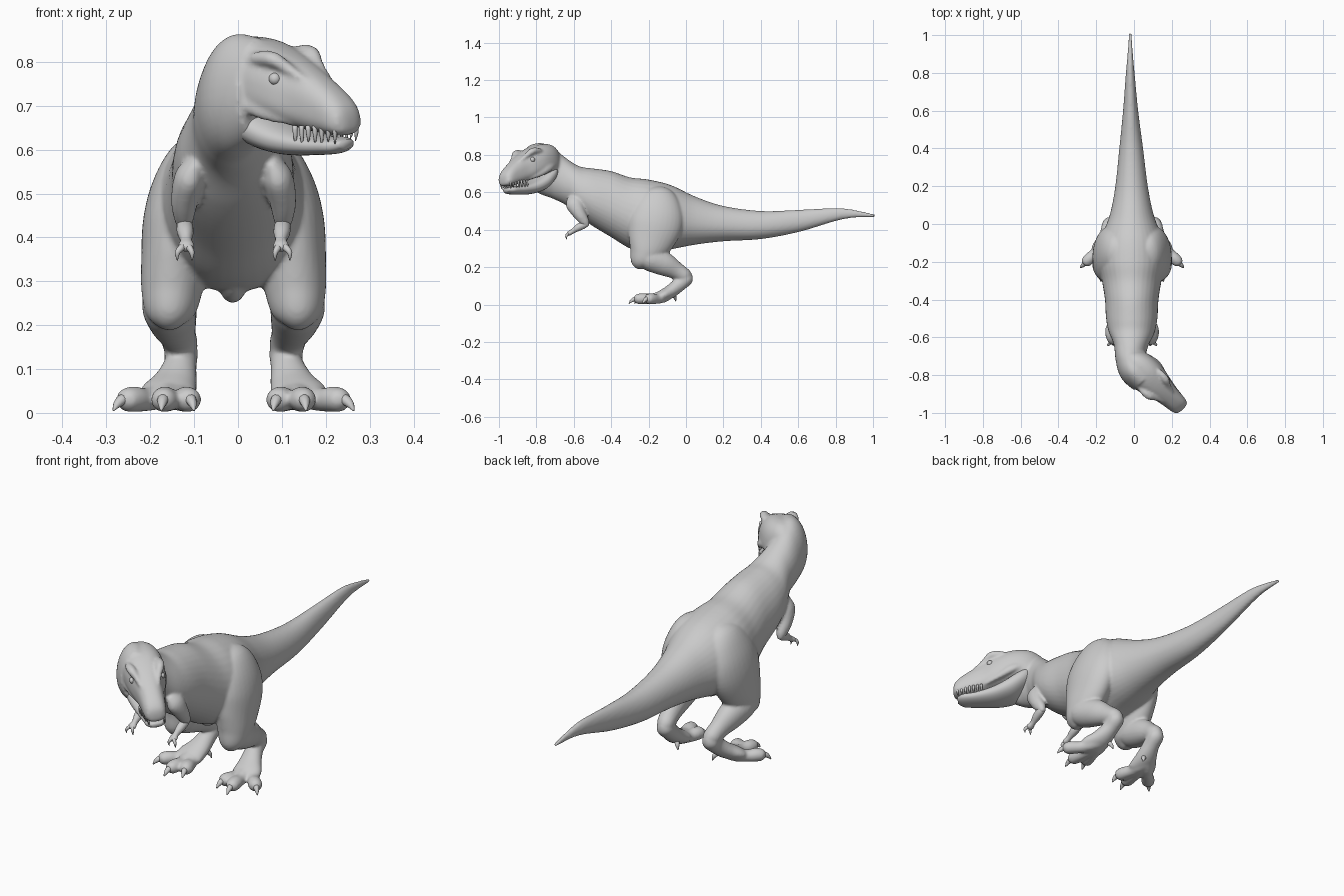
import bpy, bmesh, math
from mathutils import Vector, Matrix

X, Z = Vector((1, 0, 0)), Vector((0, 0, 1))
PIVOT = Vector((-0.03, -0.70, 0.72))      # back of the head, which is turned aside


def spline(pts, steps):
    """Catmull-Rom interpolation of whole stations (position and radii)."""
    out = []
    for i in range(len(pts) - 1):
        a, b, c, d = pts[max(i - 1, 0)], pts[i], pts[i + 1], pts[min(i + 2, len(pts) - 1)]
        for k in range(steps):
            t = k / steps
            out.append([0.5 * (2 * q + (r - p) * t + (2 * p - 5 * q + 4 * r - s) * t * t
                               + (3 * q - p - 3 * r + s) * t ** 3)
                        for p, q, r, s in zip(a, b, c, d)])
    return out + [list(pts[-1])]


def loft(bm, stations, sides=24, steps=5, power=2.0, upright=False, mid=0.45):
    """Upright stations: x, y, top z, bottom z, half width. Others: x, y, z, side r, normal r."""
    pts = spline(stations, steps)
    if upright:
        pts = [(x, y, zb + mid * (zt - zb), w, (1 - mid) * (zt - zb), mid * (zt - zb))
               for x, y, zt, zb, w in pts]
    else:
        pts = [(*p, p[4]) for p in pts]
    rings = []
    for i, p in enumerate(pts):
        t = Vector(pts[min(i + 1, len(pts) - 1)][:3]) - Vector(pts[max(i - 1, 0)][:3])
        if upright:
            t.z = 0
        t.normalize()
        side = (X - t * t.x).normalized()
        up = Z if upright else side.cross(t)
        ring = []
        for k in range(sides):
            a = 2 * math.pi * k / sides
            c, s = math.cos(a), math.sin(a)
            c = math.copysign(abs(c) ** (2 / power), c)
            s = math.copysign(abs(s) ** (2 / power), s)
            r = p[4] if s > 0 else p[5]
            ring.append(bm.verts.new(Vector(p[:3]) + side * c * max(p[3], .001)
                                     + up * s * max(r, .001)))
        rings.append(ring)
    for r0, r1 in zip(rings, rings[1:]):
        for k in range(sides):
            j = (k + 1) % sides
            bm.faces.new((r0[k], r0[j], r1[j], r1[k]))
    bm.faces.new(rings[0][::-1])
    bm.faces.new(rings[-1])


def finish(name, bm, head=False, mirror=False):
    bmesh.ops.recalc_face_normals(bm, faces=bm.faces)
    if head:
        bmesh.ops.translate(bm, verts=bm.verts, vec=(0, 0, -PIVOT.z))
    mesh = bpy.data.meshes.new(name)
    bm.to_mesh(mesh)
    bm.free()
    mesh.shade_smooth()
    ob = bpy.data.objects.new(name, mesh)
    bpy.context.collection.objects.link(ob)
    if head:
        ob.location = PIVOT
        ob.rotation_euler = (0, math.radians(-6), math.radians(45))
    elif mirror:
        ob.location.x = -0.01
    if mirror:
        m = ob.modifiers.new("Mirror", 'MIRROR')
        m.use_mirror_merge = False
    return ob


def part(name, stations, head=False, mirror=False, **kw):
    bm = bmesh.new()
    loft(bm, stations, **kw)
    return finish(name, bm, head, mirror)


def fuse(name, objects, voxel, rounds):
    """Blend overlapping parts into one smooth skin."""
    bpy.context.view_layer.update()
    deps = bpy.context.evaluated_depsgraph_get()
    bm = bmesh.new()
    for ob in objects:
        mesh = bpy.data.meshes.new_from_object(ob.evaluated_get(deps))
        mesh.transform(ob.matrix_world)
        bm.from_mesh(mesh)
    for ob in objects:
        bpy.data.objects.remove(ob)
    ob = finish(name, bm)
    m = ob.modifiers.new("Remesh", 'REMESH')
    m.mode, m.voxel_size, m.use_smooth_shade = 'VOXEL', voxel, True
    m = ob.modifiers.new("Smooth", 'SMOOTH')
    m.factor, m.iterations = 0.5, rounds


# Tail, torso and neck in one sweep
skin = [part("body", [
    (-.02, 1.012, .482, .468, .007), (-.02, .9, .506, .464, .014), (-.02, .8, .516, .446, .023),
    (-.018, .6, .506, .387, .04), (-.015, .4, .5, .35, .063), (-.013, .2, .527, .338, .086),
    (-.012, .05, .577, .32, .116), (-.012, -.08, .638, .295, .162), (-.012, -.2, .668, .275, .178),
    (-.012, -.3, .68, .30, .158), (-.012, -.4, .713, .36, .142), (-.012, -.5, .728, .42, .136),
    (-.013, -.57, .739, .47, .122), (-.016, -.64, .782, .53, .092), (-.018, -.71, .837, .565, .08),
    (0, -.775, .864, .59, .079), (.05, -.83, .853, .625, .07)],
    upright=True, sides=36, steps=6)]
skin.append(part("belly_keel", [
    (-.012, -.12, .33, .02, .02), (-.012, -.17, .295, .03, .04),
    (-.012, -.22, .30, .03, .04), (-.012, -.28, .34, .02, .02)]))

# Skull, modelled facing -y and then turned
skin.append(part("skull", [
    (0, .0, .83, .70, .05), (0, -.04, .853, .68, .076), (0, -.09, .858, .685, .09),
    (0, -.15, .85, .678, .092), (0, -.21, .828, .665, .081), (0, -.265, .80, .648, .064),
    (0, -.32, .765, .638, .055), (0, -.37, .728, .632, .049), (0, -.395, .70, .635, .038),
    (0, -.403, .675, .645, .015)], head=True, upright=True, power=2.5, sides=32, mid=.4))

# Brow ridges and cheek ridges
bm = bmesh.new()
loft(bm, [(.062, -.14, .81, .008, .008), (.066, -.18, .815, .017, .016),
          (.062, -.225, .813, .02, .018), (.048, -.26, .79, .014, .012),
          (.035, -.31, .755, .005, .005)], sides=14)
loft(bm, [(.08, -.08, .74, .008, .012), (.084, -.13, .72, .014, .02),
          (.07, -.19, .69, .012, .015), (.045, -.26, .665, .005, .008)], sides=14)
skin.append(finish("ridges", bm, head=True, mirror=True))

# Hind legs
skin.append(part("thigh", [
    (.055, -.15, .625, .015, .03), (.08, -.15, .585, .06, .095), (.11, -.155, .51, .076, .135),
    (.125, -.165, .43, .082, .147), (.136, -.19, .34, .075, .124), (.142, -.215, .27, .068, .09),
    (.146, -.235, .22, .052, .062), (.146, -.235, .19, .015, .02)], mirror=True, sides=32))
skin.append(part("shin", [
    (.15, -.27, .25, .02, .02), (.148, -.21, .248, .06, .062), (.14, -.12, .218, .056, .064),
    (.128, -.05, .18, .042, .047), (.12, 0, .15, .038, .038), (.12, .026, .135, .017, .02)],
    mirror=True))
skin.append(part("metatarsus", [
    (.118, .022, .165, .015, .015), (.119, .005, .142, .037, .037), (.122, -.035, .108, .038, .038),
    (.134, -.085, .068, .052, .036), (.15, -.135, .042, .066, .031), (.155, -.17, .03, .045, .018)],
    mirror=True))

# Toes with claws
toes, claws = bmesh.new(), bmesh.new()
for tip in ((.09, -.275), (.165, -.305), (.274, -.232)):
    a, b = Vector((.14, -.095)), Vector(tip)

    def at(f, z, r):
        p = a.lerp(b, f)
        return (p.x, p.y, z, r, r * .95)

    loft(toes, [at(0, .045, .024), at(.2, .04, .032), at(.45, .03, .028), at(.65, .031, .031),
                at(.8, .029, .027), at(.88, .027, .01)], sides=18)
    loft(claws, [at(.74, .033, .012), at(.85, .03, .013), at(.94, .019, .009),
                 at(1, .005, .002)], sides=10, steps=3)
loft(claws, [(.115, -.08, .06, .012, .012), (.098, -.06, .04, .010, .010),
             (.09, -.055, .018, .002, .002)], sides=10, steps=3)
skin.append(finish("toes", toes, mirror=True))
finish("toe_claws", claws, mirror=True)

# Small arms with two fingers
skin.append(part("upper_arm", [
    (.085, -.62, .575, .012, .02), (.10, -.60, .54, .033, .045), (.112, -.57, .485, .031, .035),
    (.113, -.54, .44, .022, .025), (.112, -.528, .415, .012, .012)], mirror=True, sides=18))
part("forearm", [
    (.112, -.527, .436, .01, .01), (.112, -.542, .428, .018, .019), (.11, -.575, .412, .019, .019),
    (.108, -.605, .393, .013, .013), (.108, -.625, .38, .018, .012), (.108, -.635, .373, .01, .007)],
    mirror=True, sides=16)
bm = bmesh.new()
for x in (.128, .095):
    loft(bm, [(.108, -.615, .385, .007, .007), ((.108 + x) / 2, -.632, .377, .008, .008),
              (x, -.64, .365, .006, .006), (x, -.637, .347, .001, .001)], sides=10, steps=3)
finish("fingers", bm, mirror=True)

fuse("body_skin", skin, .0065, 7)

# Lower jaw
part("lower_jaw", [
    (0, -.02, .75, .70, .04), (0, -.06, .745, .655, .078), (0, -.11, .715, .615, .087),
    (0, -.16, .68, .597, .081), (0, -.22, .652, .588, .067), (0, -.30, .632, .588, .051),
    (0, -.355, .628, .591, .043), (0, -.382, .622, .602, .022)],
    head=True, upright=True, power=2.3, sides=32, mid=.55)

# Eyes
bm = bmesh.new()
bmesh.ops.create_uvsphere(bm, u_segments=16, v_segments=10, radius=.014,
                          matrix=Matrix.Translation((.064, -.23, .768)))
finish("eyes", bm, head=True, mirror=True)

# Upper teeth, following the lip
bm = bmesh.new()
for i in range(7):
    s = .27 + .0185 * i
    w = .059 - .017 * i / 6
    length = .018 + .006 * math.sin(i * 2.1)
    loft(bm, [(w - .008, -s, .66, .006, .006), (w - .007, -s, .637, .005, .005),
              (w - .009, -s + .004, .634 - length, .001, .001)], sides=8, steps=2)
finish("teeth", bm, head=True, mirror=True)
